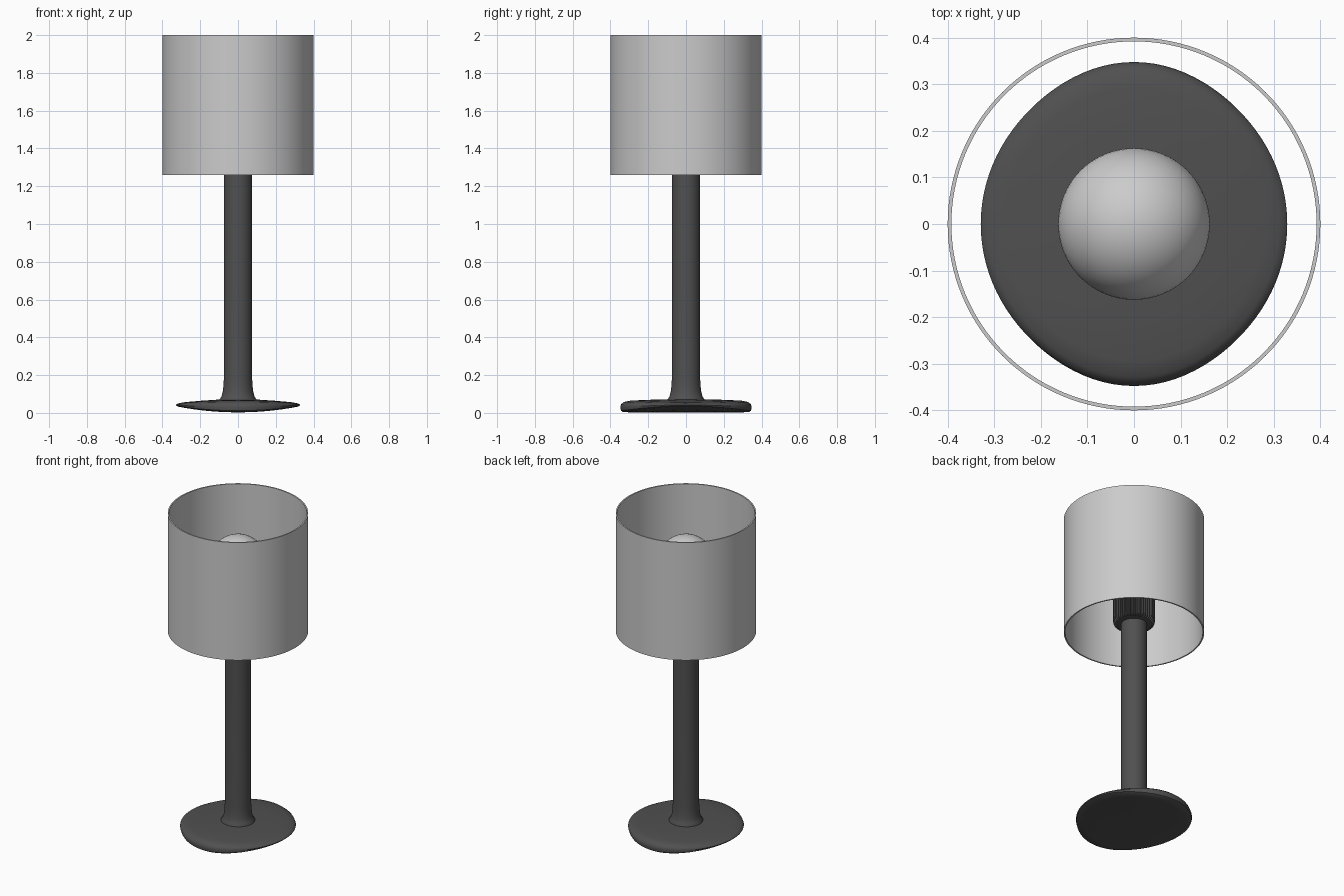
import bpy, bmesh
from math import sin, cos, pi, radians

if "Cube" in bpy.data.objects:
    bpy.data.objects.remove(bpy.data.objects["Cube"])


def material(name, value):
    m = bpy.data.materials.new(name)
    m.diffuse_color = (value, value, value, 1)
    m.use_nodes = True
    m.node_tree.nodes["Principled BSDF"].inputs["Base Color"].default_value = m.diffuse_color
    return m


def lathe(name, profile, segs=96, mat=None, closed=False, warp=None, angle=35):
    """Revolve (r, z) points about z; warp(r, z, a, i) may bend each ring."""
    bm = bmesh.new()
    rings = []
    for r, z in profile:
        if r == 0:
            rings.append([bm.verts.new((0, 0, z))] * segs)
            continue
        ring = []
        for i in range(segs):
            a = 2 * pi * i / segs
            rr, zz = warp(r, z, a, i) if warp else (r, z)
            ring.append(bm.verts.new((rr * cos(a), rr * sin(a), zz)))
        rings.append(ring)
    pairs = list(zip(rings, rings[1:]))
    if closed:
        pairs.append((rings[-1], rings[0]))
    for lo, hi in pairs:
        for i in range(segs):
            j = (i + 1) % segs
            bm.faces.new(list(dict.fromkeys((lo[i], lo[j], hi[j], hi[i]))))
    bmesh.ops.recalc_face_normals(bm, faces=bm.faces)
    me = bpy.data.meshes.new(name)
    bm.to_mesh(me)
    bm.free()
    ob = bpy.data.objects.new(name, me)
    bpy.context.collection.objects.link(ob)
    if mat:
        me.materials.append(mat)
    bpy.ops.object.select_all(action='DESELECT')
    ob.select_set(True)
    bpy.context.view_layer.objects.active = ob
    bpy.ops.object.shade_smooth_by_angle(angle=radians(angle))
    return ob


dark = material("dark_metal", 0.08)
pale = material("pale_shade", 0.6)
glass = material("white_glass", 0.8)


# Base: thick lip at front and back, underside curving up towards the sides
def base_warp(r, z, a, i):
    t = min(r / 0.33, 1)
    side = (t * cos(a)) ** 2
    if z < 0.05:
        z += side * 0.75 * (0.046 - z)
    else:
        z -= side * 0.6 * (z - 0.046)
    return r * (1 + 0.057 * t * sin(a) ** 6), z


lathe("base", [(0, 0.003), (0.1, 0.003), (0.2, 0.003), (0.28, 0.003), (0.315, 0.004),
               (0.326, 0.012), (0.329, 0.03), (0.325, 0.046), (0.312, 0.058),
               (0.28, 0.065), (0.2, 0.069), (0.1, 0.072), (0, 0.072)],
      mat=dark, warp=base_warp)

# Pole with flared foot
lathe("pole", [(0, 0.05), (0.098, 0.05), (0.097, 0.073), (0.088, 0.085), (0.081, 0.11),
               (0.077, 0.145), (0.075, 0.18), (0.075, 1.35), (0, 1.35)],
      segs=64, mat=dark)


# Ribbed bulb socket
def ribs(r, z, a, i):
    return (r - 0.008 if r > 0.09 and i % 4 in (2, 3) else r), z


lathe("socket", [(0, 1.31), (0.08, 1.31), (0.105, 1.312), (0.116, 1.32), (0.12, 1.335),
                 (0.12, 1.5), (0.112, 1.515), (0.08, 1.52), (0, 1.52)],
      segs=192, mat=dark, warp=ribs)

# Bulb: sphere running down into a neck
bulb = [(0, 1.49), (0.085, 1.49), (0.09, 1.53), (0.105, 1.565)]
n = 20
for k in range(n):
    e = -0.75 + (pi / 2 + 0.75) * k / n
    bulb.append((0.163 * cos(e), 1.69 + 0.163 * sin(e)))
bulb.append((0, 1.853))
lathe("bulb", bulb, segs=64, mat=glass)

# Open drum shade
lathe("shade", [(0.4, 1.26), (0.4, 2.0), (0.392, 2.0), (0.392, 1.26)],
      segs=128, mat=pale, closed=True)
